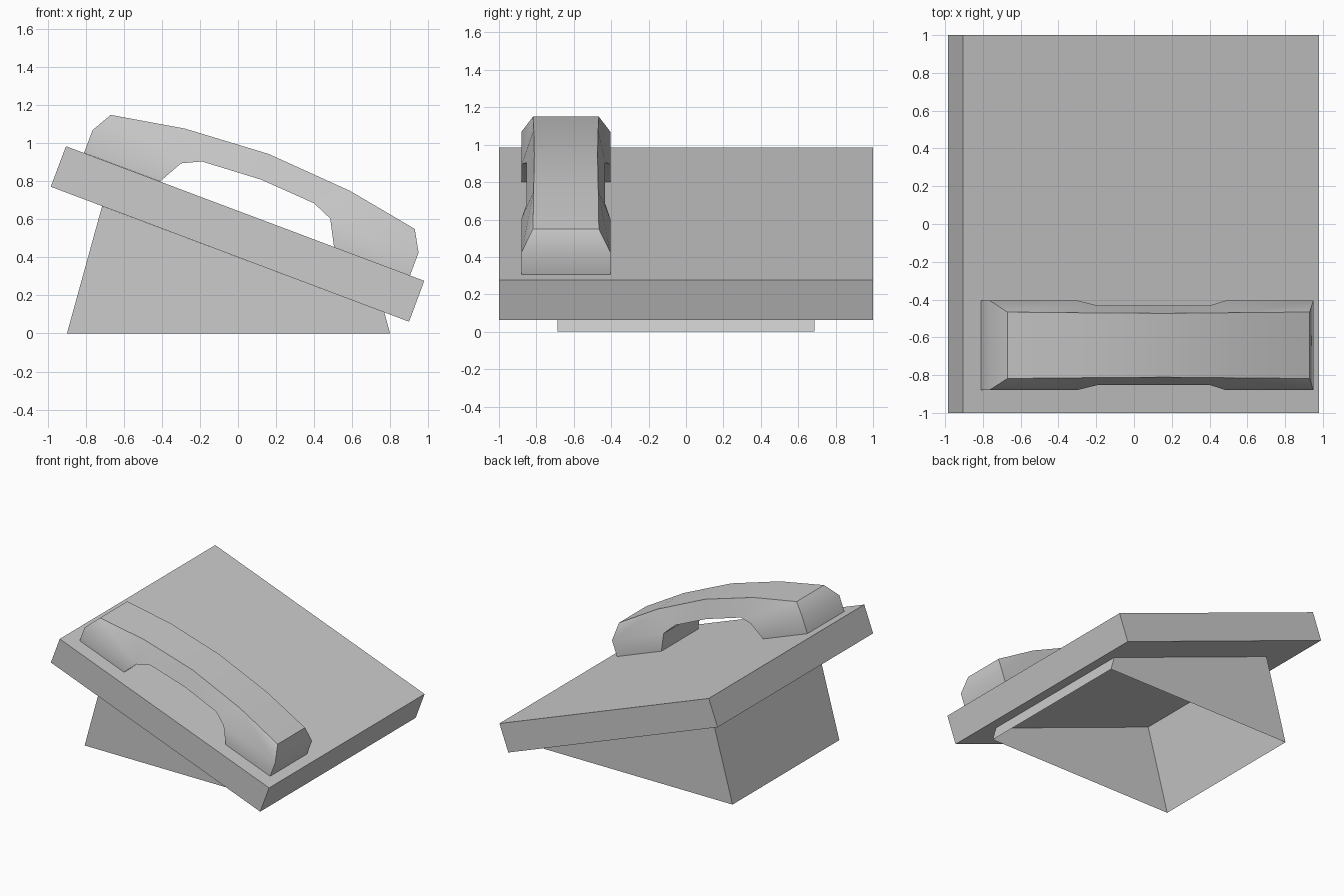
import bpy, bmesh
from math import radians

if "Cube" in bpy.data.objects:
    bpy.data.objects.remove(bpy.data.objects["Cube"])


def prism(name, profile, y0, half_widths, caps, open_edges=(), smooth=None):
    """Closed xz profile swept across y; each point has its own half width."""
    bm = bmesh.new()
    front = [bm.verts.new((x, y0 - h, z)) for (x, z), h in zip(profile, half_widths)]
    back = [bm.verts.new((x, y0 + h, z)) for (x, z), h in zip(profile, half_widths)]
    n = len(profile)
    for i in range(n):
        if i not in open_edges:
            j = (i + 1) % n
            bm.faces.new((front[i], front[j], back[j], back[i]))
    for cap in caps:
        bm.faces.new([front[i] for i in reversed(cap)])
        bm.faces.new([back[i] for i in cap])
    bmesh.ops.recalc_face_normals(bm, faces=bm.faces)
    mesh = bpy.data.meshes.new(name)
    bm.to_mesh(mesh)
    bm.free()
    obj = bpy.data.objects.new(name, mesh)
    bpy.context.collection.objects.link(obj)
    if smooth:
        bpy.ops.object.select_all(action='DESELECT')
        obj.select_set(True)
        bpy.context.view_layer.objects.active = obj
        bpy.ops.object.shade_smooth_by_angle(angle=radians(smooth))
    return obj


# Tilted body slab
prism("body_slab", [(-0.905, 0.985), (0.98, 0.277), (0.90, 0.062), (-0.985, 0.772)],
      0, [1.0] * 4, [(0, 1, 2, 3)])

# Stand: four thin walls, open below and closed above by the slab
prism("stand", [(-0.90, 0), (-0.715, 0.67), (0.77, 0.111), (0.80, 0)],
      0, [0.687] * 4, [(0, 1, 2, 3)], open_edges=(1, 3))

# Handset: narrow arched top, wide ear and mouth ends, slimmer grip
W, G = 0.237, 0.21
outline = [
    (-0.67, 1.15, 0.176), (-0.28, 1.078, 0.172), (0.16, 0.945, 0.169),   # top arch
    (0.59, 0.75, 0.173), (0.93, 0.55, 0.176),
    (0.95, 0.425, W), (0.905, 0.305, W), (0.505, 0.455, W),              # lower end
    (0.485, 0.605, W), (0.40, 0.685, G), (0.12, 0.81, G),                # grip underside
    (-0.19, 0.905, G), (-0.30, 0.895, W),
    (-0.41, 0.80, W), (-0.81, 0.95, W), (-0.765, 1.07, W),               # upper end
]
sides = [(15, 0, 12), (15, 12, 13, 14), (0, 1, 11, 12), (1, 2, 10, 11), (2, 3, 9, 10),
         (3, 8, 9), (3, 5, 8), (3, 4, 5), (5, 6, 7, 8)]
prism("handset", [(x, z) for x, z, _ in outline], -0.642,
      [h for _, _, h in outline], sides, smooth=38)
